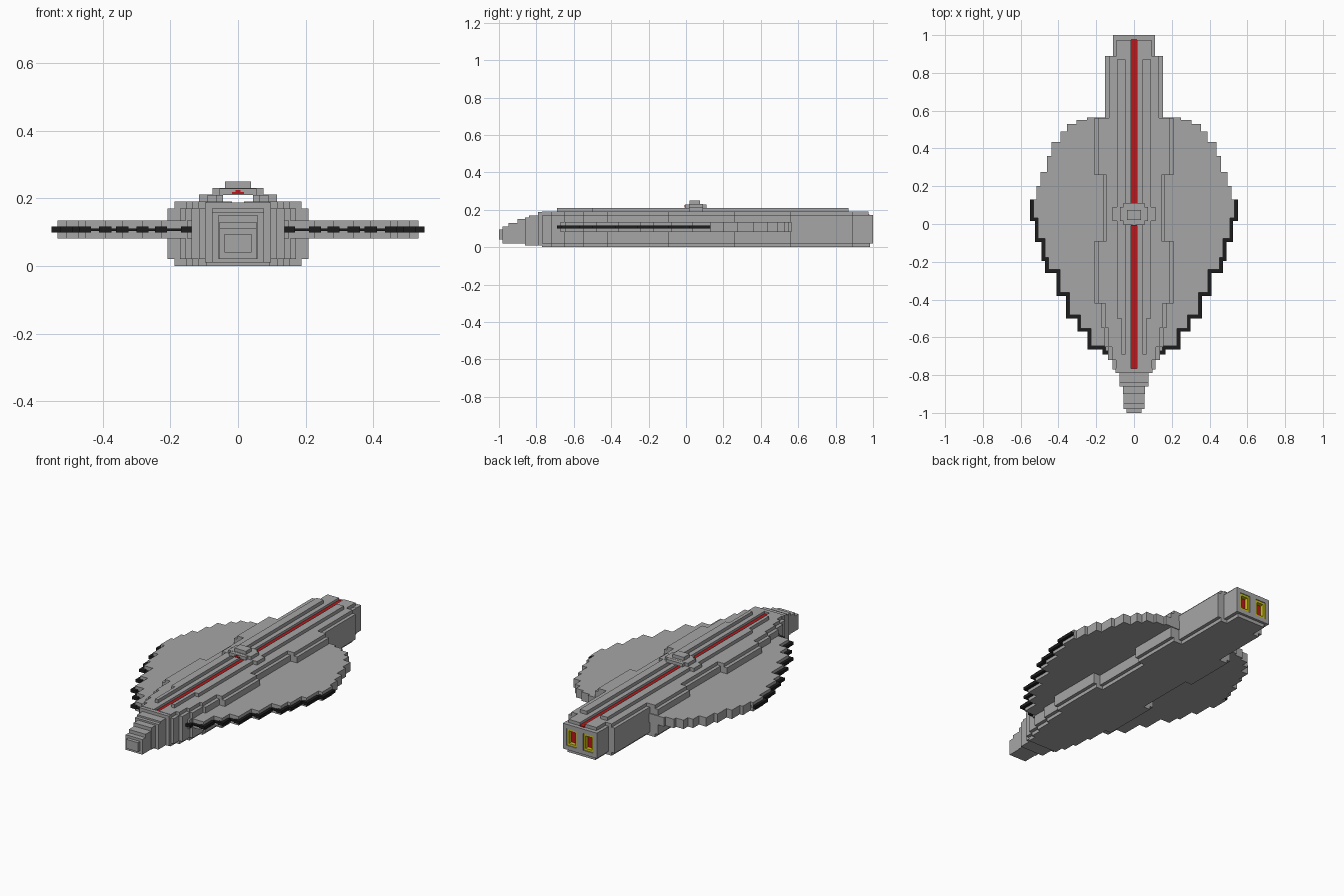
import bpy, bmesh
from mathutils import Vector

if "Cube" in bpy.data.objects:
    bpy.data.objects.remove(bpy.data.objects["Cube"])


def material(name, rgb):
    m = bpy.data.materials.new(name)
    m.use_nodes = True
    m.diffuse_color = (*rgb, 1)
    m.node_tree.nodes["Principled BSDF"].inputs["Base Color"].default_value = (*rgb, 1)
    return m


GREY = material("hull grey", (0.38, 0.38, 0.38))
BLACK = material("edge black", (0.012, 0.012, 0.012))
RED = material("signal red", (0.52, 0.008, 0.01))
YELLOW = material("engine yellow", (0.62, 0.55, 0.01))


def finish(name, bm, mat):
    bmesh.ops.recalc_face_normals(bm, faces=bm.faces)
    me = bpy.data.meshes.new(name)
    bm.to_mesh(me)
    bm.free()
    me.materials.append(mat)
    ob = bpy.data.objects.new(name, me)
    bpy.context.scene.collection.objects.link(ob)
    return ob


def add_prism(bm, points, offset):
    """Extrude a closed outline of 3D points by an offset."""
    face = bm.faces.new([bm.verts.new(p) for p in points])
    new = bmesh.ops.extrude_face_region(bm, geom=[face])["geom"]
    bmesh.ops.translate(bm, vec=Vector(offset),
                        verts=[v for v in new if isinstance(v, bmesh.types.BMVert)])


def add_box(bm, x, y, z):
    add_prism(bm, [(x[0], y[0], z[0]), (x[1], y[0], z[0]),
                   (x[1], y[1], z[0]), (x[0], y[1], z[0])], (0, 0, z[1] - z[0]))


def boxes(name, mat, items, mirror=False):
    """Join boxes given as (x range, y range, z range), optionally on both sides."""
    bm = bmesh.new()
    for x, y, z in items:
        add_box(bm, x, y, z)
        if mirror:
            add_box(bm, (-x[1], -x[0]), y, z)
    return finish(name, bm, mat)


# Hull: stepped cross-section with a trench along the top, per length section
def hull_section(bm, y0, y1, w):
    s = 0.02
    half = [(w - s, 0), (w - s, s), (w, s), (w, 0.17), (w - s, 0.17),
            (w - s, 0.19), (0.017, 0.19), (0.017, 0.172)]
    pts = half + [(-x, z) for x, z in reversed(half)]
    add_prism(bm, [(x, y0, z) for x, z in pts], (0, y1 - y0, 0))


bm = bmesh.new()
for y0, y1, w in [(-0.77, -0.72, 0.115), (-0.72, -0.65, 0.137), (-0.65, -0.55, 0.155),
                  (-0.55, -0.42, 0.172), (-0.42, -0.09, 0.208), (-0.09, 0.26, 0.165),
                  (0.26, 0.56, 0.208), (0.56, 0.89, 0.153), (0.89, 0.96, 0.112)]:
    hull_section(bm, y0, y1, w)
finish("hull", bm, GREY)

# Nose: blocks shrinking to the front
boxes("nose", GREY, [((-w, w), (y, -0.765), (z0, z1)) for y, w, z0, z1 in [
    (-1.0, 0.04, 0.04, 0.095), (-0.98, 0.055, 0.02, 0.11), (-0.95, 0.055, 0.02, 0.13),
    (-0.90, 0.058, 0.02, 0.15), (-0.86, 0.077, 0.01, 0.16), (-0.84, 0.077, 0.01, 0.17),
    (-0.79, 0.097, 0.01, 0.188)]])

# Raised deck rails on both sides of the trench
boxes("deck_rails", GREY, [((0.045, 0.065), (-0.69, -0.5), (0.18, 0.21)),
                           ((0.045, 0.09), (-0.5, 0.6), (0.18, 0.21)),
                           ((0.045, 0.09), (0.6, 0.87), (0.18, 0.21))], mirror=True)

# Red light strip in the trench
boxes("trench_strip", RED, [((-0.0168, 0.0168), (-0.765, 0.98), (0.168, 0.176))])

# Bridge spanning the trench
boxes("bridge_feet", GREY, [((0.045, 0.115), (0.015, 0.09), (0.18, 0.211))], mirror=True)
boxes("bridge", GREY, [((-0.075, 0.075), (0.015, 0.09), (0.21, 0.23)),
                       ((-0.055, 0.055), (-0.005, 0.11), (0.21, 0.229)),
                       ((-0.038, 0.038), (0.02, 0.075), (0.225, 0.25))])
boxes("bridge_lamp", RED, [((-0.017, 0.017), (-0.009, 0.0), (0.212, 0.219)),
                           ((-0.008, 0.008), (-0.009, 0.0), (0.219, 0.225))])

# Wings: stepped outline from back to front as (half width, front end of step)
steps = [(0.25, 0.55), (0.305, 0.53), (0.355, 0.49), (0.39, 0.435), (0.438, 0.36),
         (0.46, 0.275), (0.495, 0.2), (0.515, 0.13), (0.533, 0.033), (0.507, -0.077),
         (0.472, -0.177), (0.452, -0.242), (0.392, -0.362), (0.342, -0.482),
         (0.282, -0.552), (0.227, -0.647), (0.15, -0.672)]
side, top = [], 0.565
for w, end in steps:
    side += [(w, top), (w, end)]
    top = end
bm = bmesh.new()
add_prism(bm, [(x, y, 0.081) for x, y in side + [(-x, y) for x, y in reversed(side)]],
          (0, 0, 0.053))
finish("wings", bm, GREY)

# Black blades on the forward wing edges: thin web with thick outer strips
E = 0.018
blades, top = [], 0.13
for w, end in steps[8:]:
    blades.append(((0.1, w + E), (top - 0.02, end - E), (0.104, 0.111)))
    blades.append(((w - E, w + E), (top, end - E), (0.099, 0.116)))
    top = end - E
boxes("wing_blades", BLACK, blades, mirror=True)

# Stern: frame bars around two engine openings
boxes("stern_frame", GREY, [((-0.112, 0.112), (0.955, 1.0), (0.02, 0.045)),
                            ((-0.112, 0.112), (0.955, 1.0), (0.145, 0.171)),
                            ((-0.022, 0.022), (0.955, 1.0), (0.045, 0.145)),
                            ((-0.092, 0.092), (0.955, 0.985), (0.0, 0.02))])
boxes("stern_sides", GREY, [((0.088, 0.112), (0.955, 1.0), (0.045, 0.145)),
                            ((0.017, 0.092), (0.955, 0.975), (0.17, 0.19))], mirror=True)

# Engines: yellow lining with a red core
boxes("engine_linings", YELLOW, [((0.022, 0.034), (0.958, 0.995), (0.045, 0.145)),
                                 ((0.076, 0.088), (0.958, 0.995), (0.045, 0.145)),
                                 ((0.034, 0.076), (0.958, 0.995), (0.045, 0.058)),
                                 ((0.034, 0.076), (0.958, 0.995), (0.132, 0.145))], mirror=True)
boxes("engine_cores", RED, [((0.034, 0.076), (0.956, 0.972), (0.058, 0.132))], mirror=True)
